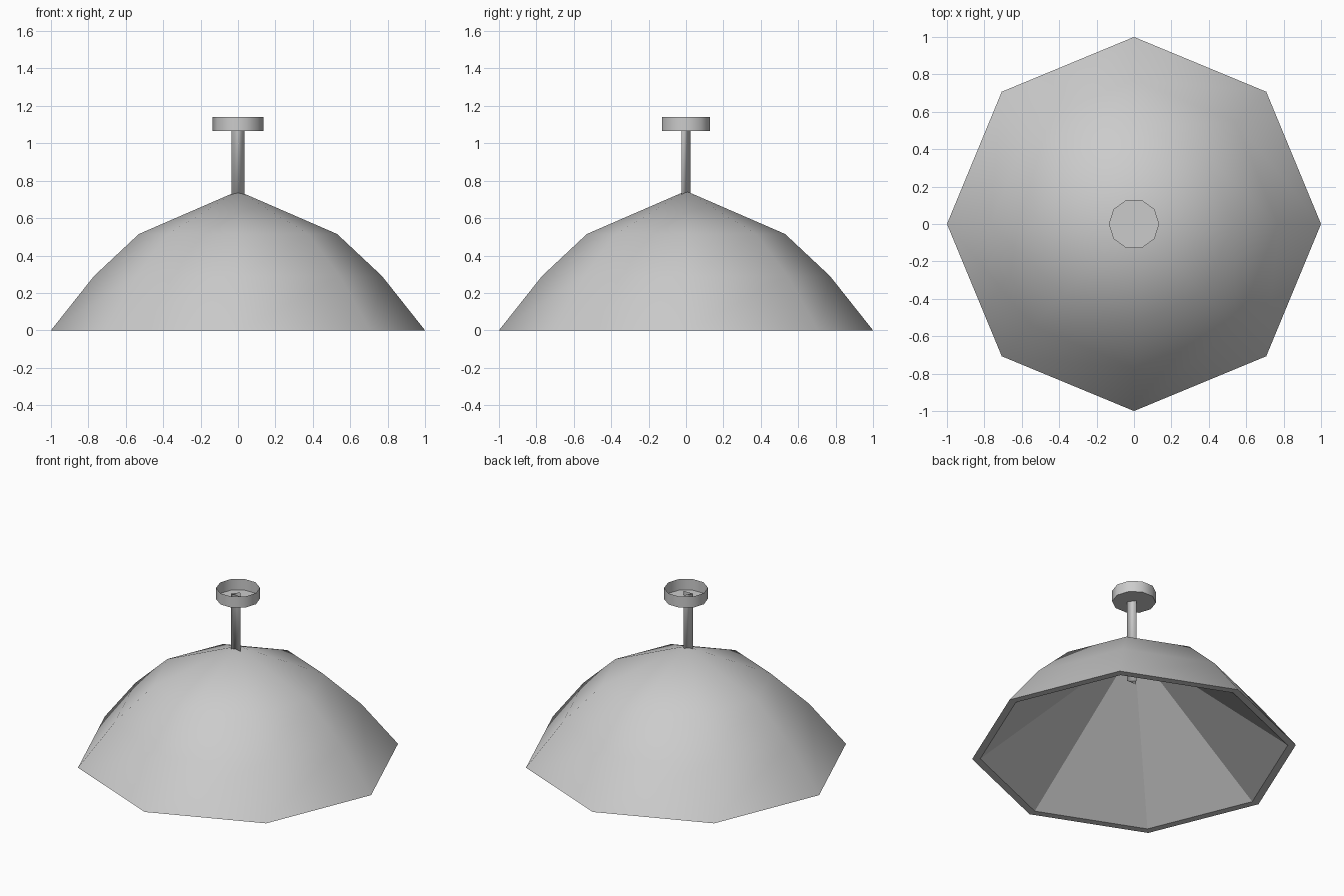
import bpy, bmesh
from math import cos, sin, pi, radians

if "Cube" in bpy.data.objects:
    bpy.data.objects.remove(bpy.data.objects["Cube"])


def finish(name, bm, angle):
    me = bpy.data.meshes.new(name)
    bm.to_mesh(me)
    bm.free()
    ob = bpy.data.objects.new(name, me)
    bpy.context.collection.objects.link(ob)
    bpy.ops.object.select_all(action='DESELECT')
    ob.select_set(True)
    bpy.context.view_layer.objects.active = ob
    bpy.ops.object.shade_smooth_by_angle(angle=radians(angle))
    return ob


def lathe(name, profile, sides, angle):
    """Turn (radius, z) points around z; radius 0 makes a single tip."""
    bm = bmesh.new()
    rings = []
    for r, z in profile:
        if r == 0:
            rings.append([bm.verts.new((0, 0, z))] * sides)
        else:
            rings.append([bm.verts.new((r * cos(2 * pi * i / sides),
                                        r * sin(2 * pi * i / sides), z))
                          for i in range(sides)])
    for a, b in zip(rings, rings[1:]):
        for i in range(sides):
            j = (i + 1) % sides
            quad = list(dict.fromkeys((b[i], b[j], a[j], a[i])))
            bm.faces.new(quad)
    return finish(name, bm, angle)


# Octagonal lamp shade: domed outside, flat rim, faceted cone inside
lathe("lamp_shade", [(0, 0.745), (0.53, 0.515), (0.77, 0.29), (1, 0)], 8, 50)
lathe("shade_lining", [(1, 0), (0.95, 0), (0, 0.745)], 8, 15)

# Ten-sided ceiling cup, open at the top
lathe("ceiling_cup", [(0.135, 1.14), (0.135, 1.065), (0, 1.065)], 10, 40)

# Three-sided rod, from inside the shade into the cup
bm = bmesh.new()
section = [(-0.035, -0.025), (0.035, -0.025), (0, 0.024)]
rings = [[bm.verts.new((x, y, z)) for x, y in section] for z in (0.505, 1.10)]
for i in range(3):
    j = (i + 1) % 3
    bm.faces.new((rings[0][i], rings[0][j], rings[1][j], rings[1][i]))
bm.faces.new(rings[0][::-1])
finish("hanging_rod", bm, 150)
